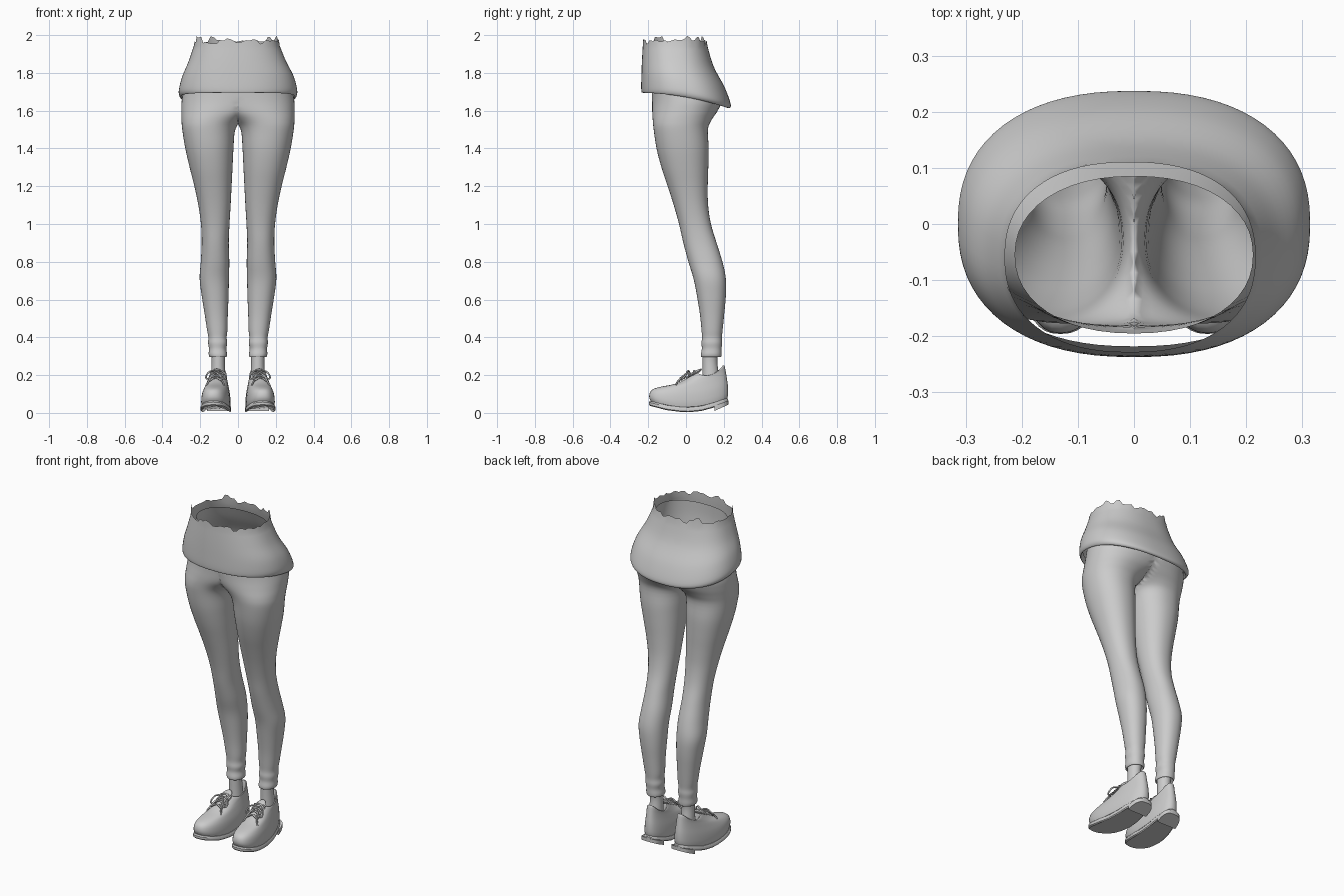
import bpy, bmesh, math, random
from mathutils import Vector

if "Cube" in bpy.data.objects:
    bpy.data.objects.remove(bpy.data.objects["Cube"])

random.seed(4)


def spline(rows, n):
    """Smoothly resample a list of equal-length tuples."""
    out = []
    for i in range(len(rows) - 1):
        a, b, c, d = (rows[min(max(i + k, 0), len(rows) - 1)] for k in (-1, 0, 1, 2))
        for j in range(n):
            t = j / n
            out.append(tuple(q + .5 * t * (r - p + t * (2 * p - 5 * q + 4 * r - s + t * (3 * (q - r) + s - p)))
                             for p, q, r, s in zip(a, b, c, d)))
    return out + [rows[-1]]


def spow(v, p):
    return math.copysign(abs(v) ** p, v)


def ring(row, seg, p=1.0, taper=0.0):
    """row = x min, x max, y front, y back, z front, z side, z back"""
    x0, x1, yf, yb, zf, zs, zb = row
    pts = []
    for k in range(seg):
        a = 2 * math.pi * k / seg
        s, c = spow(math.sin(a), p), spow(math.cos(a), p)
        z = zs + (zf - zb) / 2 * c + ((zf + zb) / 2 - zs) * c * c
        pts.append(Vector(((x0 + x1) / 2 + (x1 - x0) / 2 * s * (1 + taper * c),
                           (yf + yb) / 2 - (yb - yf) / 2 * c, z)))
    return pts


def loft(name, rings, mirror=True, cap=False, angle=50):
    bm = bmesh.new()
    vs = [[bm.verts.new(p) for p in r] for r in rings]
    n = len(rings[0])
    for r, s in zip(vs, vs[1:]):
        for k in range(n):
            bm.faces.new((r[k], r[(k + 1) % n], s[(k + 1) % n], s[k]))
    if cap:
        bm.faces.new(vs[0])
        bm.faces.new(vs[-1])
    if mirror:  # drop walls lying on the mirror plane
        bmesh.ops.delete(bm, geom=[f for f in bm.faces if all(abs(v.co.x) < 1e-5 for v in f.verts)],
                         context='FACES')
    bmesh.ops.recalc_face_normals(bm, faces=bm.faces)
    me = bpy.data.meshes.new(name)
    bm.to_mesh(me)
    bm.free()
    ob = bpy.data.objects.new(name, me)
    bpy.context.collection.objects.link(ob)
    finish(ob, mirror, angle)
    return ob


def finish(ob, mirror=True, angle=50):
    bpy.ops.object.select_all(action='DESELECT')
    ob.select_set(True)
    bpy.context.view_layer.objects.active = ob
    if ob.type == 'MESH':
        bpy.ops.object.shade_smooth_by_angle(angle=math.radians(angle))
    if mirror:
        ob.modifiers.new("Mirror", 'MIRROR')


# Trousers: x inner, x outer, y front, y back, z (one leg, clamped at the centre and mirrored)
leg_rows = [
    (.075, .140, .095, .170, .315), (.062, .148, .082, .184, .295), (.058, .155, .079, .188, .31),
    (.062, .154, .084, .188, .34), (.057, .158, .082, .191, .37), (.060, .157, .085, .190, .40),
    (.056, .164, .082, .194, .44), (.054, .176, .074, .202, .52), (.050, .192, .058, .211, .62),
    (.048, .203, .040, .211, .71), (.046, .197, .013, .193, .80), (.049, .192, -.014, .162, .90),
    (.045, .196, -.037, .132, 1.0), (.039, .210, -.065, .117, 1.1), (.034, .231, -.097, .115, 1.2),
    (.029, .256, -.130, .118, 1.3), (.024, .279, -.156, .120, 1.4), (.014, .295, -.171, .116, 1.5),
    (-.03, .299, -.176, .135, 1.55), (-.13, .300, -.179, .168, 1.6), (-.22, .297, -.180, .192, 1.66),
    (-.27, .278, -.184, .176, 1.75), (-.235, .235, -.194, .122, 1.85), (-.212, .212, -.195, .085, 1.93)]
rings = [ring(r + (r[4], r[4]), 48, .92) for r in spline(leg_rows, 4)]
for r in rings:
    for v in r:
        v.x = max(v.x, 0)
loft("trousers", rings)

# Top garment: flared skirt of a shirt with turned hem and torn upper edge
shirt_rows = [
    (-.290, .290, -.218, .200, 1.720, 1.705, 1.650), (-.302, .302, -.232, .222, 1.695, 1.672, 1.614),
    (-.314, .314, -.237, .237, 1.715, 1.700, 1.632), (-.297, .297, -.236, .204, 1.790, 1.775, 1.725),
    (-.262, .255, -.233, .146, 1.870, 1.860, 1.835), (-.230, .216, -.228, .110, 1.955, 1.955, 1.955)]
rings = [ring(r, 72, .86) for r in spline(shirt_rows, 5)]
step = 0
for k, v in enumerate(rings[-1]):
    if k % 2 == 0:
        step = random.choice((0, .005, .012, .02, .035))
    v.z += step + random.uniform(-.004, .008)
loft("shirt_hem", rings, mirror=False)

# Bare ankles
loft("ankle", [ring(r, 24) for r in spline([
    (.064, .146, .085, .185, .14, .14, .14), (.068, .142, .088, .172, .22, .22, .22),
    (.070, .140, .088, .166, .28, .28, .28), (.066, .146, .088, .178, .35, .35, .35)], 3)])


def toe_out(pts):
    for v in pts:
        v.x += (.13 - v.y) * .08
    return pts


def shoe_row(hw, yf, yb, zf, zs, zb):
    return (.105 - hw, .105 + hw, yf, yb, zf, zs, zb)


# Shoe uppers: rings climb from the welt to the collar, then fold inside
shoe_rows = [shoe_row(*r) for r in [
    (.070, -.185, .212, .060, .022, .060), (.074, -.195, .222, .085, .055, .090),
    (.070, -.185, .222, .118, .100, .140), (.060, -.145, .216, .136, .140, .185),
    (.051, -.060, .211, .153, .172, .215), (.047, .000, .207, .180, .190, .237),
    (.044, .050, .202, .212, .200, .251), (.038, .060, .193, .205, .195, .243),
    (.036, .068, .188, .150, .150, .170)]]
loft("shoe_upper", [toe_out(ring(r, 40, .85, .13)) for r in spline(shoe_rows, 3)])

# Soles: footprint outline with toe spring, sampled from a short profile
sole_profile = [(-.21, .042), (-.1, .014), (0, .002), (.08, .010), (.14, .026), (.24, .060)]


def sole_z(y):
    for (a, za), (b, zb) in zip(sole_profile, sole_profile[1:]):
        if y <= b:
            return za + (zb - za) * (y - a) / (b - a)
    return sole_profile[-1][1]


def footprint(grow, lift):
    pts = toe_out(ring(shoe_row(.074 + grow, -.193 - grow, .22 + grow, 0, 0, 0), 48, .82, .13))
    for v in pts:
        v.z = sole_z(v.y) + lift
    return pts


loft("shoe_sole", [footprint(-.003, 0), footprint(.003, .005), footprint(.003, .018),
                   footprint(-.002, .026)], cap=True, angle=35)

# Heel blocks
heel = []
for drop in (1, 0):
    pts = []
    for k in range(17):
        a = math.pi * k / 16
        y = .150 + .075 * spow(math.sin(a), .7)
        z = .010 + (y - .15) * .45 if drop else sole_z(y) + .01
        pts.append(Vector((.105 + .062 * spow(math.cos(a), .7), y, z)))
    heel.append(toe_out(pts))
loft("shoe_heel", heel, cap=True, angle=35)

# Tongues
bpy.ops.mesh.primitive_uv_sphere_add(segments=20, ring_count=10, radius=1, location=(.112, .045, .210),
                                     rotation=(math.radians(30), 0, 0))
tongue = bpy.context.object
tongue.name = "shoe_tongue"
tongue.scale = (.030, .045, .010)
bpy.ops.object.transform_apply(location=True, rotation=True, scale=True)
finish(tongue)

# Laces: crossing rows plus a bow with two loops and two ends
cu = bpy.data.curves.new("shoe_laces", 'CURVE')
cu.dimensions = '3D'
cu.bevel_depth = .0045
cu.bevel_resolution = 2
cu.resolution_u = 5


def lace(pts):
    sp = cu.splines.new('BEZIER')
    sp.bezier_points.add(len(pts) - 1)
    for b, (x, y, z) in zip(sp.bezier_points, pts):
        b.co = (.105 + x + (.13 - y) * .08, y, z)
        b.handle_left_type = b.handle_right_type = 'AUTO'


for i in range(4):
    y = -.035 + .024 * i
    z = .172 + (y + .05) * .52
    for s in (-1, 1):
        lace([(-.036 * s, y, z - .012), (0, y + .006, z + .006), (.036 * s, y + .012, z - .006)])
for s in (-1, 1):
    lace([(0, .02, .213), (.025 * s, .01, .222), (.052 * s, -.005, .196), (.045 * s, -.022, .180),
          (.02 * s, -.01, .200), (0, .02, .213)])
    lace([(0, .02, .213), (.022 * s, -.015, .196), (.038 * s, -.045, .165), (.048 * s, -.055, .145)])
laces = bpy.data.objects.new("shoe_laces", cu)
bpy.context.collection.objects.link(laces)
finish(laces)
